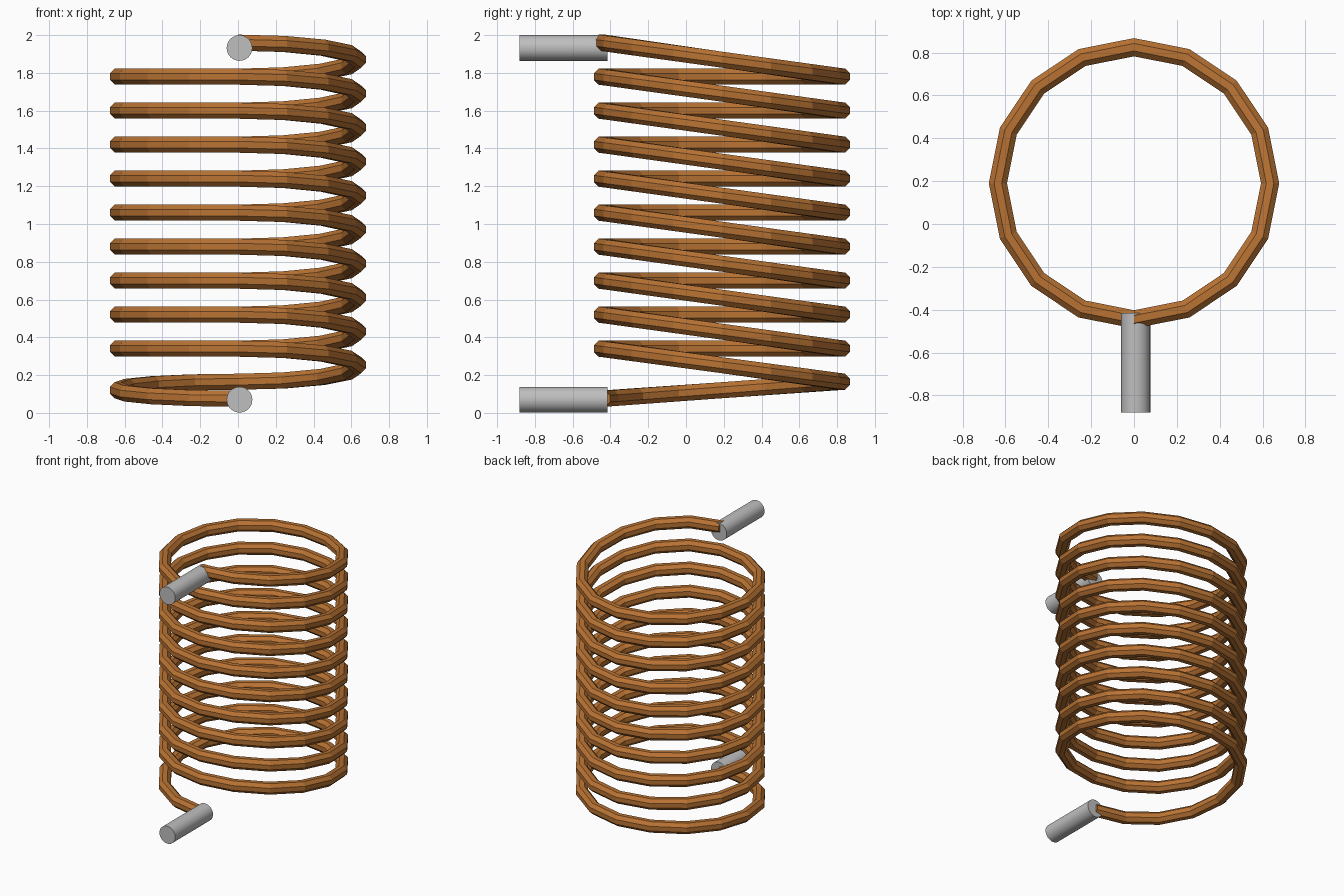
import bpy, bmesh, math
from mathutils import Vector

cube = bpy.data.objects.get("Cube")
if cube:
    bpy.data.objects.remove(cube)


def material(name, rgb):
    m = bpy.data.materials.new(name)
    m.use_nodes = True
    m.diffuse_color = (*rgb, 1)
    m.node_tree.nodes["Principled BSDF"].inputs["Base Color"].default_value = (*rgb, 1)
    return m


copper = material("copper", (0.48, 0.17, 0.033))
silver = material("silver", (0.52, 0.52, 0.52))

RADIUS, CENTRE_Y, WIRE = 0.635, 0.19, 0.046
STEPS, SIDES = 8, 8
LOW, FIRST, PITCH, TURNS = 0.075, 0.34, 0.18, 9

# Height at each half turn: first lead-in rises, then level and rising halves alternate
heights = [LOW, 0.165, FIRST]
for i in range(TURNS):
    heights += [FIRST + i * PITCH, FIRST + (i + 1) * PITCH]

# Winding: octagonal wire swept round a sixteen-sided coil
bm = bmesh.new()
rings = []
for half in range(len(heights) - 1):
    z0, z1 = heights[half], heights[half + 1]
    for step in range(STEPS + (half == len(heights) - 2)):
        t = math.pi * step / STEPS
        angle = t + math.pi * half
        out = Vector((-math.sin(angle), -math.cos(angle), 0))
        centre = out * RADIUS + Vector((0, CENTRE_Y, z0 + (z1 - z0) * (1 - math.cos(t)) / 2))
        ring = []
        for s in range(SIDES):
            a = 2 * math.pi * (s + 0.5) / SIDES
            ring.append(bm.verts.new(centre + WIRE * (out * math.cos(a) + Vector((0, 0, math.sin(a))))))
        rings.append(ring)
for a, b in zip(rings, rings[1:]):
    for s in range(SIDES):
        n = (s + 1) % SIDES
        bm.faces.new((a[s], a[n], b[n], b[s]))
bm.faces.new(rings[0])
bm.faces.new(rings[-1])
bmesh.ops.recalc_face_normals(bm, faces=bm.faces)
mesh = bpy.data.meshes.new("coil_winding")
bm.to_mesh(mesh)
bm.free()
mesh.materials.append(copper)
bpy.context.collection.objects.link(bpy.data.objects.new("coil_winding", mesh))

# Terminals: smooth round pins pointing forward at both ends of the wire
for name, z in (("lower_terminal", 0.07), ("upper_terminal", 1.932)):
    bpy.ops.mesh.primitive_cylinder_add(vertices=32, radius=0.068, depth=0.465,
                                        location=(0.008, -0.648, z),
                                        rotation=(math.pi / 2, 0, 0))
    pin = bpy.context.object
    pin.name = name
    pin.data.materials.append(silver)
    bpy.ops.object.shade_smooth_by_angle()
